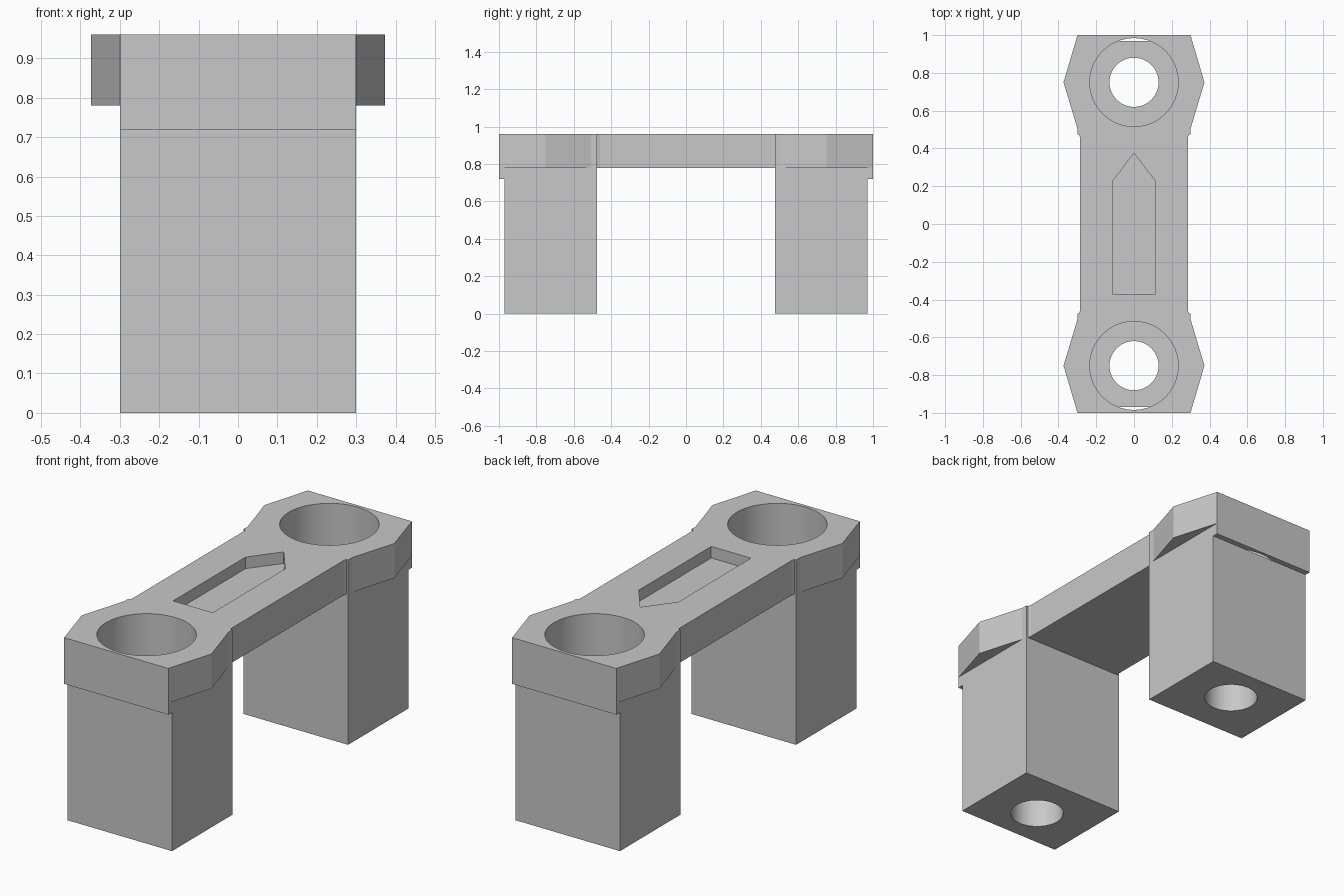
import bpy, bmesh, math

cube = bpy.data.objects.get("Cube")
if cube:
    bpy.data.objects.remove(cube, do_unlink=True)

GREY = (0.58, 0.58, 0.58, 1)
grey = bpy.data.materials.new("plain grey")
grey.use_nodes = True
grey.diffuse_color = GREY
grey.node_tree.nodes["Principled BSDF"].inputs["Base Color"].default_value = GREY

TOP, DECK, LIP = 0.96, 0.78, 0.72      # top face, deck underside, end lip underside
POST_Y = 0.75                          # centre of each bore


def prism(name, outline, z0, z1):
    """Extrude a flat outline between two heights."""
    bm = bmesh.new()
    base = bm.faces.new([bm.verts.new((x, y, z0)) for x, y in outline])
    grown = bmesh.ops.extrude_face_region(bm, geom=[base])["geom"]
    for v in grown:
        if isinstance(v, bmesh.types.BMVert):
            v.co.z = z1
    bmesh.ops.recalc_face_normals(bm, faces=bm.faces)
    mesh = bpy.data.meshes.new(name)
    bm.to_mesh(mesh)
    bm.free()
    mesh.materials.append(grey)
    obj = bpy.data.objects.new(name, mesh)
    bpy.context.collection.objects.link(obj)
    return obj


def box(name, half_x, y0, y1, z0, z1):
    return prism(name, [(-half_x, y0), (half_x, y0), (half_x, y1), (-half_x, y1)], z0, z1)


def cylinder(name, radius, y, z0, z1, sides=64):
    ring = [(radius * math.cos(i * math.tau / sides),
             y + radius * math.sin(i * math.tau / sides)) for i in range(sides)]
    return prism(name, ring, z0, z1)


def activate(obj):
    bpy.ops.object.select_all(action='DESELECT')
    obj.select_set(True)
    bpy.context.view_layer.objects.active = obj


def combine(obj, tool, operation):
    """Apply a boolean and discard the tool."""
    mod = obj.modifiers.new("boolean", 'BOOLEAN')
    mod.operation, mod.solver, mod.object = operation, 'EXACT', tool
    activate(obj)
    bpy.ops.object.modifier_apply(modifier=mod.name)
    bpy.data.objects.remove(tool, do_unlink=True)


# Deck: narrow waist flaring to a pointed wing beside each bore
quarter = [(0.286, 0.46), (0.373, POST_Y), (0.299, 1.0)]
right = [(x, -y) for x, y in reversed(quarter)] + quarter
deck = prism("deck", right + [(-x, -y) for x, y in right], DECK, TOP)

# End caps with a lip that overhangs the legs
for s in (-1, 1):
    y0, y1 = sorted((s * 0.475, s * 1.0))
    combine(deck, box("end_cap", 0.3, y0, y1, LIP, TOP), 'UNION')

# Wide bores through the caps
for s in (-1, 1):
    combine(deck, cylinder("bore", 0.234, s * POST_Y, LIP - 0.1, TOP + 0.1), 'DIFFERENCE')

# Shallow arrow-shaped pocket
arrow = [(-0.114, -0.37), (0.114, -0.37), (0.114, 0.225), (0, 0.375), (-0.114, 0.225)]
combine(deck, prism("pocket", arrow, TOP - 0.06, TOP + 0.1), 'DIFFERENCE')

# Legs with narrow through holes
legs = []
for s, name in ((-1, "front_leg"), (1, "back_leg")):
    y0, y1 = sorted((s * 0.475, s * 0.97))
    leg = box(name, 0.3, y0, y1, 0, LIP)
    combine(leg, cylinder("hole", 0.13, s * POST_Y, -0.1, LIP + 0.1), 'DIFFERENCE')
    legs.append(leg)

for obj in [deck] + legs:
    activate(obj)
    bpy.ops.object.shade_smooth_by_angle(angle=math.radians(12))
